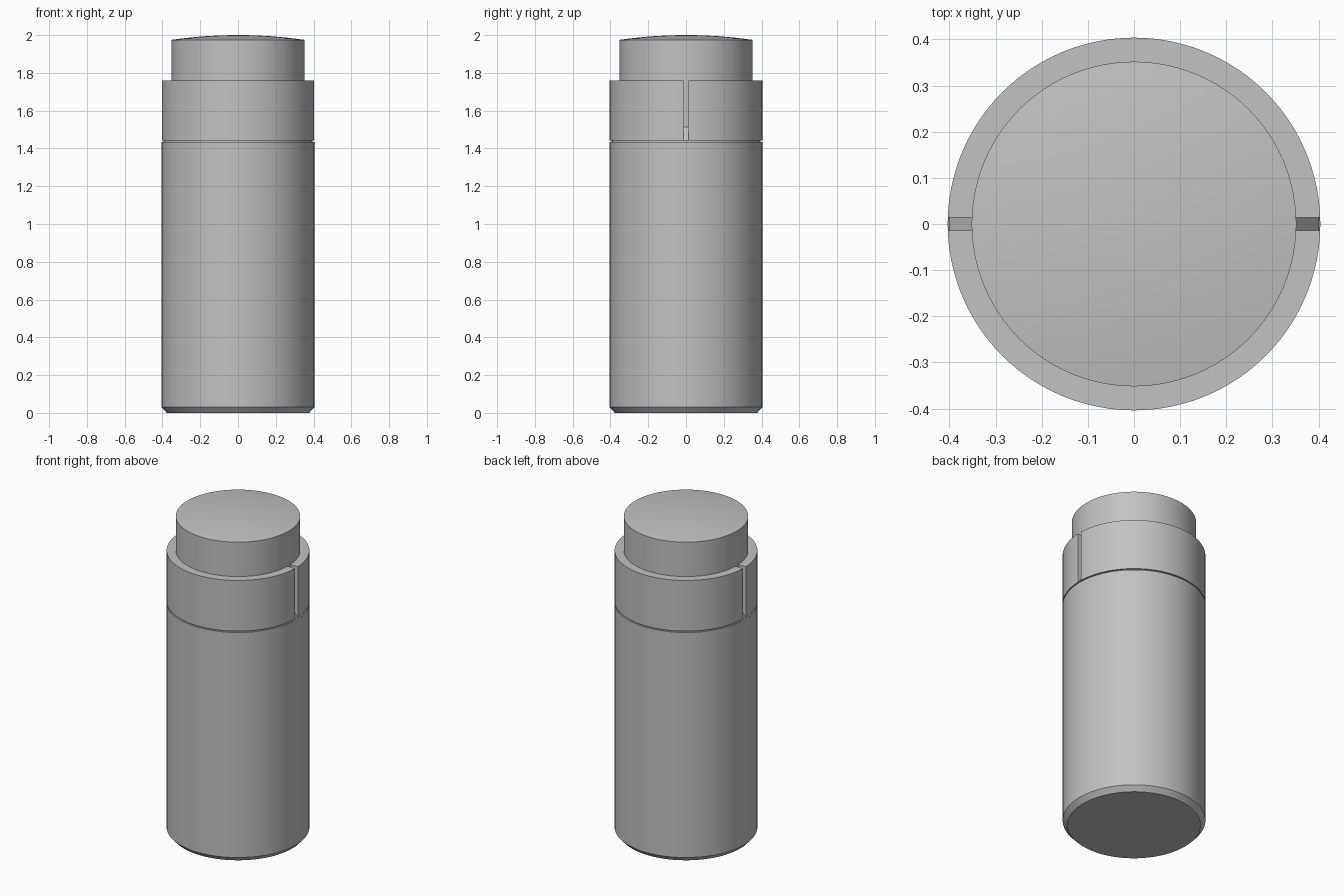
import bpy, bmesh, math
from mathutils import Matrix

default = bpy.data.objects.get("Cube")
if default:
    bpy.data.objects.remove(default, do_unlink=True)

SEGMENTS = 96
BODY_R = 0.404
BUTTON_R = 0.352
SEAM_Z = 1.435      # top of the body
COLLAR_Z = 1.443    # underside of the collar
COLLAR_TOP = 1.76
SLOT_HALF = 0.014

GREY = (0.54, 0.54, 0.54, 1.0)
grey = bpy.data.materials.new("Plain grey")
grey.use_nodes = True
grey.diffuse_color = GREY
grey.node_tree.nodes["Principled BSDF"].inputs["Base Color"].default_value = GREY


def make_object(name, bm):
    bmesh.ops.recalc_face_normals(bm, faces=bm.faces)
    mesh = bpy.data.meshes.new(name)
    bm.to_mesh(mesh)
    bm.free()
    mesh.materials.append(grey)
    obj = bpy.data.objects.new(name, mesh)
    bpy.context.collection.objects.link(obj)
    return obj


def activate(obj):
    bpy.ops.object.select_all(action='DESELECT')
    obj.select_set(True)
    bpy.context.view_layer.objects.active = obj


def lathe(name, profile):
    """Turn a (radius, z) profile about z, closing both ends."""
    bm = bmesh.new()
    rings = []
    for r, z in profile:
        rings.append([bm.verts.new((r * math.cos(a), r * math.sin(a), z))
                      for a in (math.tau * i / SEGMENTS for i in range(SEGMENTS))])
    for low, high in zip(rings, rings[1:]):
        for i in range(SEGMENTS):
            j = (i + 1) % SEGMENTS
            bm.faces.new((low[i], low[j], high[j], high[i]))
    bm.faces.new(rings[0][::-1])
    bm.faces.new(rings[-1])
    return make_object(name, bm)


# Body with chamfered foot
body = lathe("body", [(BODY_R - 0.027, 0), (BODY_R, 0.03), (BODY_R, SEAM_Z)])

# Recessed seam between body and collar
seam = lathe("seam_ring", [(BODY_R - 0.01, SEAM_Z - 0.02), (BODY_R - 0.01, COLLAR_Z + 0.005)])

# Collar
collar = lathe("collar", [(BODY_R, COLLAR_Z), (BODY_R, COLLAR_TOP)])

# Two slots in the collar sides, each with a floor sloping outwards
bm = bmesh.new()
inner = BUTTON_R - 0.001
outline = [(inner, 1.515), (0.45, 1.374), (0.45, 1.85), (inner, 1.85)]
for turn in (0, math.pi):
    spin = Matrix.Rotation(turn, 3, 'Z')
    verts = [bm.verts.new((x, -SLOT_HALF, z)) for x, z in outline]
    face = bm.faces.new(verts)
    ext = bmesh.ops.extrude_face_region(bm, geom=[face])
    moved = [g for g in ext["geom"] if isinstance(g, bmesh.types.BMVert)]
    bmesh.ops.translate(bm, verts=moved, vec=(0, 2 * SLOT_HALF, 0))
    bmesh.ops.transform(bm, matrix=spin.to_4x4(), verts=verts + moved)
cutter = make_object("slot_cutter", bm)
cutter.hide_render = True

cut = collar.modifiers.new("Slots", 'BOOLEAN')
cut.operation = 'DIFFERENCE'
cut.solver = 'EXACT'
cut.object = cutter
activate(collar)
bpy.ops.object.modifier_apply(modifier=cut.name)
bpy.data.objects.remove(cutter, do_unlink=True)

# Push button with a shallow domed top
EDGE_Z, RISE, STEPS = 1.975, 0.025, 8
dome = []
for i in range(STEPS):
    r = BUTTON_R * (1 - i / STEPS)
    dome.append((r, EDGE_Z + RISE * (1 - (r / BUTTON_R) ** 2)))
dome.append((0.004, EDGE_Z + RISE))
button = lathe("button", [(BUTTON_R, COLLAR_TOP - 0.3)] + dome)

for obj in (body, seam, collar, button):
    activate(obj)
    bpy.ops.object.shade_smooth_by_angle(angle=math.radians(30))
